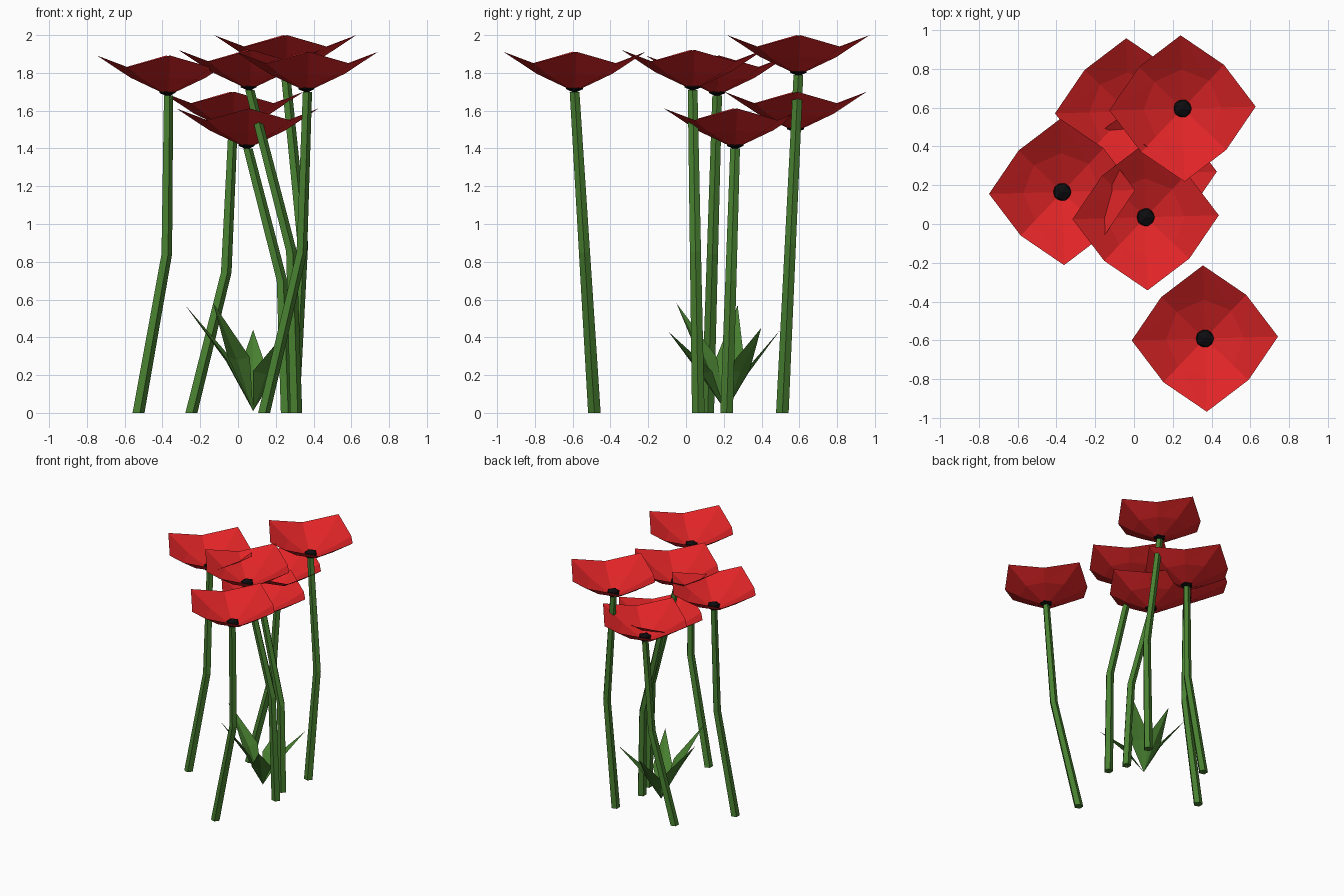
import bpy, bmesh, math
from mathutils import Vector

if "Cube" in bpy.data.objects:
    bpy.data.objects.remove(bpy.data.objects["Cube"])


def material(name, rgb):
    m = bpy.data.materials.new(name)
    m.diffuse_color = (*rgb, 1)
    m.use_nodes = True
    m.node_tree.nodes["Principled BSDF"].inputs["Base Color"].default_value = m.diffuse_color
    return m


RED = material("petal red", (0.74, 0.018, 0.02))
GREEN = material("stem green", (0.065, 0.215, 0.03))
BLACK = material("centre black", (0.004, 0.004, 0.005))


def add_object(name, bm, mat):
    mesh = bpy.data.meshes.new(name)
    bm.to_mesh(mesh)
    bm.free()
    mesh.materials.append(mat)
    ob = bpy.data.objects.new(name, mesh)
    bpy.context.collection.objects.link(ob)
    return ob


def bowl(name, centre):
    # eight-sided open bowl with four raised petal tips
    bm = bmesh.new()
    bottom = bm.verts.new((0, 0, 0))
    inner, rim = [], []
    for i in range(8):
        a = math.radians(45 * i + 1.5)
        c, s = math.cos(a), math.sin(a)
        tip = i % 2 == 0
        r, z = (0.377, 0.212) if tip else (0.31, 0.15)
        inner.append(bm.verts.new((0.2 * c, 0.2 * s, 0.095 if tip else 0.085)))
        rim.append(bm.verts.new((r * c, r * s, z)))
    for i in range(8):
        j = (i + 1) % 8
        bm.faces.new((bottom, inner[i], inner[j]))
        bm.faces.new((inner[i], rim[i], rim[j]))
        bm.faces.new((inner[i], rim[j], inner[j]))
    add_object(name, bm, RED).location = centre


def seed_centre(name, centre):
    # small flattened ball
    bm = bmesh.new()
    bmesh.ops.create_icosphere(bm, subdivisions=1, radius=0.052)
    bmesh.ops.scale(bm, vec=(1, 1, 0.7), verts=bm.verts)
    add_object(name, bm, BLACK).location = Vector(centre) + Vector((0, 0, 0.03))


def stem(name, points, radii, sides=5):
    # bent tapering tube
    bm = bmesh.new()
    rings = []
    for p, r in zip(points, radii):
        rings.append([bm.verts.new((p[0] + r * math.cos(2 * math.pi * k / sides),
                                    p[1] + r * math.sin(2 * math.pi * k / sides),
                                    p[2])) for k in range(sides)])
    for low, high in zip(rings, rings[1:]):
        for k in range(sides):
            n = (k + 1) % sides
            bm.faces.new((low[k], low[n], high[n], high[k]))
    bm.faces.new(rings[0][::-1])
    bm.faces.new(rings[-1])
    add_object(name, bm, GREEN)


def leaf(name, base, angle, reach, height):
    # pointed kite-shaped blade folded along its middle
    a = math.radians(angle)
    out = Vector((math.cos(a), math.sin(a), 0))
    side = Vector((-out.y, out.x, 0))
    up = Vector((0, 0, 1))
    base = Vector(base)
    mid = base + out * reach * 0.36 + up * height * 0.5
    bm = bmesh.new()
    b, t, m, l, r = [bm.verts.new(p) for p in (
        base, base + out * reach + up * height, mid + out * 0.015 - up * 0.015,
        mid + side * 0.075, mid - side * 0.075)]
    for f in ((b, m, l), (b, r, m), (m, t, l), (m, r, t)):
        bm.faces.new(f)
    add_object(name, bm, GREEN)


# flower head position, knee x, foot x and y
flowers = [
    ((-0.37, 0.165, 1.68), -0.38, -0.53, 0.115),
    ((0.25, 0.595, 1.788), 0.34, 0.29, 0.51),
    ((0.06, 0.035, 1.71), 0.28, 0.305, 0.065),
    ((0.365, -0.59, 1.70), 0.335, 0.135, -0.485),
    ((0.05, 0.26, 1.40), 0.23, 0.255, 0.215),
    ((-0.03, 0.58, 1.488), -0.065, -0.25, 0.51),
]
for i, (head, knee_x, foot_x, foot_y) in enumerate(flowers, 1):
    bowl(f"petals_{i}", head)
    seed_centre(f"flower_centre_{i}", head)
    knee = (knee_x, (head[1] + foot_y) / 2, head[2] / 2)
    stem(f"stem_{i}", [(foot_x, foot_y, 0), knee, head], (0.035, 0.031, 0.027))

# leaf tuft: direction, reach, height
for i, (angle, reach, height) in enumerate(
        [(36, 0.32, 0.44), (90, 0.29, 0.43), (170, 0.365, 0.56),
         (231, 0.335, 0.57), (300, 0.35, 0.42)], 1):
    leaf(f"leaf_{i}", (0.08, 0.21, 0.01), angle, reach, height)
